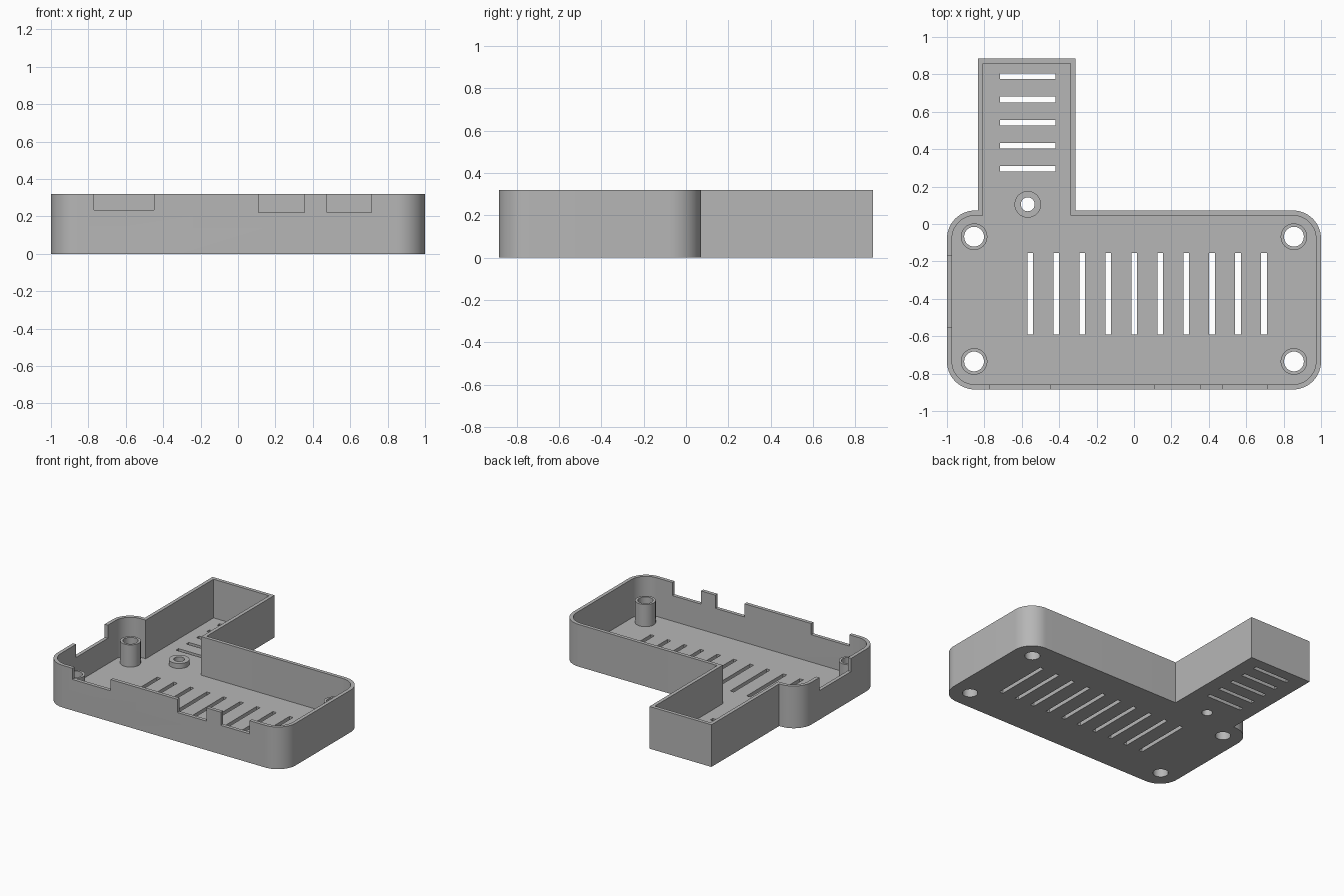
import bpy, bmesh, math

if "Cube" in bpy.data.objects:
    bpy.data.objects.remove(bpy.data.objects["Cube"], do_unlink=True)

HEIGHT, FLOOR, WALL, RADIUS = 0.32, 0.027, 0.027, 0.15
X, FRONT, BACK = 1.0, -0.885, 0.072            # main bay
ARM_L, ARM_R, ARM_END = -0.833, -0.313, 0.885  # rear arm

grey = bpy.data.materials.new("plain grey")
grey.use_nodes = True
colour = (0.47, 0.47, 0.47, 1)
grey.diffuse_color = colour
grey.node_tree.nodes["Principled BSDF"].inputs["Base Color"].default_value = colour


def add_prism(bm, points, z0, z1):
    """Extrude a closed counter-clockwise outline from z0 to z1."""
    low = [bm.verts.new((x, y, z0)) for x, y in points]
    high = [bm.verts.new((x, y, z1)) for x, y in points]
    bm.faces.new(low[::-1])
    bm.faces.new(high)
    n = len(points)
    for i in range(n):
        j = (i + 1) % n
        bm.faces.new((low[i], low[j], high[j], high[i]))


def add_box(bm, x0, x1, y0, y1, z0, z1):
    add_prism(bm, [(x0, y0), (x1, y0), (x1, y1), (x0, y1)], z0, z1)


def arc(cx, cy, r, start, sweep=90, steps=14):
    angles = [math.radians(start + sweep * i / steps) for i in range(steps + 1)]
    return [(cx + r * math.cos(a), cy + r * math.sin(a)) for a in angles]


def circle(cx, cy, r):
    return arc(cx, cy, r, 0, 360, 40)[:-1]


def outline(inset):
    """L-shaped footprint with rounded main corners, moved in by inset."""
    r, cx, b = RADIUS - inset, X - RADIUS, BACK - inset
    left, right, end = ARM_L + inset, ARM_R - inset, ARM_END - inset
    return (arc(-cx, FRONT + RADIUS, r, 180) + arc(cx, FRONT + RADIUS, r, 270)
            + arc(cx, BACK - RADIUS, r, 0)
            + [(right, b), (right, end), (left, end), (left, b)]
            + arc(-cx, BACK - RADIUS, r, 90))


def make_object(name, bm):
    mesh = bpy.data.meshes.new(name)
    bm.to_mesh(mesh)
    bm.free()
    obj = bpy.data.objects.new(name, mesh)
    obj.data.materials.append(grey)
    bpy.context.collection.objects.link(obj)
    return obj


def cut(obj, bm):
    """Subtract the shapes in bm from obj, then discard the cutter."""
    cutter = make_object("cutter", bm)
    cutter.hide_render = True
    mod = obj.modifiers.new("cut", "BOOLEAN")
    mod.operation, mod.solver, mod.object = "DIFFERENCE", "EXACT", cutter
    bpy.context.view_layer.objects.active = obj
    bpy.ops.object.modifier_apply(modifier=mod.name)
    bpy.data.objects.remove(cutter, do_unlink=True)


def smooth(obj):
    bpy.ops.object.select_all(action="DESELECT")
    obj.select_set(True)
    bpy.context.view_layer.objects.active = obj
    bpy.ops.object.shade_smooth_by_angle(angle=math.radians(30))


# Standoffs: name, x, y, outer radius, hole radius, top height
standoffs = [(f"{end}_{side}_standoff", sx * 0.855, y, 0.071, 0.053, 0.195)
             for side, sx in (("left", 1), ("right", -1))
             for end, y in (("back", -0.068), ("front", -0.735))]
standoffs.append(("arm_low_standoff", -0.568, 0.105, 0.071, 0.037, 0.065))

# Tray: solid footprint, hollowed out
bm = bmesh.new()
add_prism(bm, outline(0), 0, HEIGHT)
tray = make_object("tray", bm)
bm = bmesh.new()
add_prism(bm, outline(WALL), FLOOR, HEIGHT + 0.1)
cut(tray, bm)

# Floor vents, screw holes and connector notches
bm = bmesh.new()
for i in range(10):
    x = -0.555 + i * 0.1389
    add_box(bm, x - 0.015, x + 0.015, -0.592, -0.155, -0.1, 0.1)
for i in range(5):
    y = 0.295 + i * 0.1235
    add_box(bm, -0.717, -0.421, y - 0.015, y + 0.015, -0.1, 0.1)
for name, x, y, outer, hole, top in standoffs:
    add_prism(bm, circle(x, y, hole), -0.1, 0.1)
for x0, x1, z in ((-0.77, -0.45, 0.235), (0.11, 0.355, 0.22), (0.475, 0.715, 0.22)):
    add_box(bm, x0, x1, FRONT - 0.1, FRONT + 0.06, z, HEIGHT + 0.1)
add_box(bm, -X - 0.1, -X + 0.06, -0.55, -0.17, 0.22, HEIGHT + 0.1)
cut(tray, bm)
smooth(tray)

# Hollow standoffs on the floor
for name, x, y, outer, hole, top in standoffs:
    bm = bmesh.new()
    add_prism(bm, circle(x, y, outer), FLOOR, top)
    post = make_object(name, bm)
    bm = bmesh.new()
    add_prism(bm, circle(x, y, hole), -0.1, HEIGHT)
    cut(post, bm)
    smooth(post)
